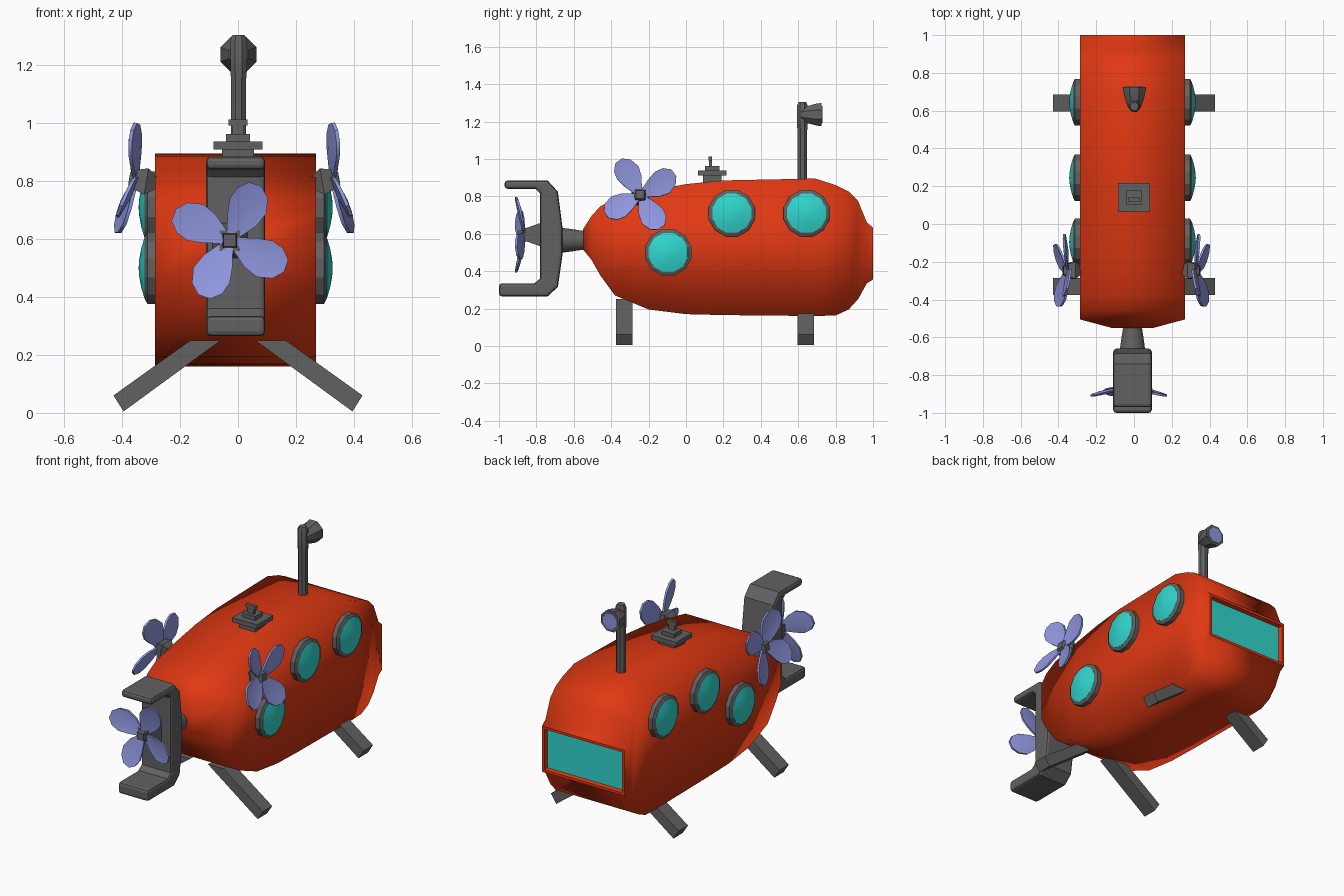
import bpy, bmesh, math
from mathutils import Matrix, Vector

if "Cube" in bpy.data.objects:
    bpy.data.objects.remove(bpy.data.objects["Cube"])

C = -0.008  # mirror plane of the hull


def material(name, rgb):
    m = bpy.data.materials.new(name)
    m.diffuse_color = (*rgb, 1)
    m.use_nodes = True
    m.node_tree.nodes["Principled BSDF"].inputs["Base Color"].default_value = m.diffuse_color
    return m


RED = material("hull_red", (0.75, 0.04, 0.006))
GREY = material("metal_grey", (0.12, 0.12, 0.12))
CYAN = material("glass_cyan", (0.03, 0.68, 0.62))
BLUE = material("blade_blue", (0.28, 0.31, 0.74))


def finish(name, bm, mats, smooth=None):
    bmesh.ops.recalc_face_normals(bm, faces=bm.faces)
    me = bpy.data.meshes.new(name)
    bm.to_mesh(me)
    bm.free()
    ob = bpy.data.objects.new(name, me)
    bpy.context.collection.objects.link(ob)
    for m in mats:
        me.materials.append(m)
    if smooth:
        bpy.context.view_layer.objects.active = ob
        ob.select_set(True)
        bpy.ops.object.shade_smooth_by_angle(angle=math.radians(smooth))
        ob.select_set(False)
    return ob


def frame(origin, x, y, z):
    """Matrix from three axis directions and an origin."""
    m = Matrix((Vector(x), Vector(y), Vector(z))).transposed().to_4x4()
    m.translation = origin
    return m


def bridge(bm, rings):
    for a, b in zip(rings, rings[1:]):
        n = len(a)
        for i in range(n):
            bm.faces.new((a[i], a[(i + 1) % n], b[(i + 1) % n], b[i]))
    return bm.faces.new(rings[0]), bm.faces.new(rings[-1])


def lathe(name, pts, sides, mtx, mat, smooth=None):
    """Solid of (distance, radius) rings along local z."""
    bm = bmesh.new()
    rings = []
    for d, r in pts:
        rings.append([bm.verts.new(mtx @ Vector((
            r * math.cos(2 * math.pi * (i + .5) / sides),
            r * math.sin(2 * math.pi * (i + .5) / sides), d))) for i in range(sides)])
    bridge(bm, rings)
    return finish(name, bm, [mat], smooth)


def prism(name, pts, place, a, b, mat, smooth=None):
    """Outline swept from a to b; place(u, v, w) gives the position."""
    bm = bmesh.new()
    bridge(bm, [[bm.verts.new(place(u, v, w)) for u, v in pts] for w in (a, b)])
    return finish(name, bm, [mat], smooth)


def box(name, lo, hi, mat):
    pts = [(lo[0], lo[1]), (hi[0], lo[1]), (hi[0], hi[1]), (lo[0], hi[1])]
    return prism(name, pts, lambda u, v, w: (u, v, w), lo[2], hi[2], mat)


# Hull: rectangular sections (y, bottom, top, half width), with a recessed nose window
stations = [(-.55, .515, .625, .11), (-.505, .46, .695, .278), (-.46, .38, .745, .278),
            (-.38, .27, .79, .278), (-.2, .195, .83, .278), (0, .17, .865, .278),
            (.2, .165, .885, .278), (.69, .16, .895, .278), (.8, .163, .86, .278),
            (.87, .195, .825, .278), (.92, .25, .775, .278), (.967, .335, .66, .278),
            (1.0, .355, .633, .278)]
bm = bmesh.new()
_, nose = bridge(bm, [[bm.verts.new((C + sx * w, y, z)) for sx, z in
                       ((-1, b), (1, b), (1, t), (-1, t))] for y, b, t, w in stations])
for f in bm.faces:
    f.smooth = True
bm.normal_update()
rim = bmesh.ops.inset_region(bm, faces=[nose], thickness=.022)["faces"]
sill = bmesh.ops.inset_region(bm, faces=[nose], thickness=.006)["faces"]
for v in nose.verts:
    v.co.y -= .025
for f in rim + sill + [nose]:
    f.smooth = False
nose.material_index = 1
bmesh.ops.split_edges(bm, edges=list({e for f in rim for e in f.edges}))
finish("hull", bm, [RED, CYAN])

# Portholes on both sides: grey ring and domed glass
for s, side in ((1, "right"), (-1, "left")):
    for i, (y, z) in enumerate(((-.095, .50), (.245, .71), (.645, .71))):
        m = frame((C + s * .27, y, z), (0, 1, 0), (0, 0, s), (s, 0, 0))
        lathe(f"porthole_ring_{side}_{i}", [(0, .128), (.035, .128), (.044, .110)], 12, m, GREY)
        lathe(f"porthole_glass_{side}_{i}", [(.03, .109), (.045, .108), (.056, .07),
                                            (.063, .03), (.065, .002)], 12, m, CYAN, 30)

# Splayed legs
leg = [(.06, .25), (.165, .25), (.43, .06), (.395, .005)]
for s, side in ((1, "right"), (-1, "left")):
    for y, end in ((-.33, "tail"), (.64, "nose")):
        prism(f"{end}_leg_{side}", leg, lambda u, v, w: (s * u, w, v), y - .045, y + .045, GREY)

# C-shaped tail guard
guard = [(-.97, .885), (-.74, .885), (-.685, .825), (-.66, .63), (-.66, .49), (-.685, .315),
         (-.74, .265), (-1, .265), (-1, .335), (-.81, .335), (-.78, .36), (-.78, .815),
         (-.805, .84), (-.97, .84)]
g = prism("tail_guard", guard, lambda u, v, w: (w, u, v), -.11, .094, GREY)
bev = g.modifiers.new("soft_edges", "BEVEL")
bev.width = .016
bev.segments = 2
bev.limit_method = "ANGLE"
bev.angle_limit = math.radians(60)
lathe("tail_shaft", [(0, .07), (.07, .06), (.12, .052), (.2, .052)], 12,
      frame((C, -.67, .565), (1, 0, 0), (0, 0, -1), (0, 1, 0)), GREY, 35)


# Propellers: four coned blades around a square hub; local z points outward
def propeller(name, mtx, start, hub):
    outline = [(.02, -.022), (.085, -.058), (.14, -.07), (.19, -.05), (.216, -.012),
               (.21, .032), (.175, .06), (.13, .066), (.08, .05), (.02, .022)]
    bm = bmesh.new()
    for k in range(4):
        rot = Matrix.Rotation(math.radians(start + 90 * k), 4, "Z")
        layers = []
        for t in (-.006, .006):
            layers.append([bm.verts.new(mtx @ rot @ Vector(
                (u, v, .18 * u + .18 * v + t))) for u, v in outline])
            centre = bm.verts.new(mtx @ rot @ Vector((.12, 0, .012 + t)))
            ring = layers[-1]
            for i in range(len(ring)):
                bm.faces.new((ring[i], ring[(i + 1) % len(ring)], centre))
        a, b = layers
        for i in range(len(a)):
            j = (i + 1) % len(a)
            bm.faces.new((a[i], a[j], b[j], b[i]))
    finish(name + "_blades", bm, [BLUE], 40)
    lathe(name + "_hub", hub, 4, mtx, GREY)


propeller("tail_propeller", frame((-.028, -.865, .595), (1, 0, 0), (0, 0, 1), (0, -1, 0)), 63,
          [(-.1, .085), (-.08, .085), (-.01, .05), (.01, .05), (.01, .035), (.035, .03)])
right = frame((.325, -.245, .805), (0, 1, 0), (-.17, 0, .985), (.985, 0, .17))
flip = Matrix.Translation((-.026, 0, 0)) @ Matrix.Scale(-1, 4, (1, 0, 0))
for m, side in ((right, "right"), (flip @ right, "left")):
    propeller(f"side_propeller_{side}", m, 30,
              [(-.12, .02), (-.07, .03), (-.035, .065), (.0, .05), (.025, .03)])

# Top hatch: stacked plates and a handle
for nm, w, z0, z1 in (("neck", .055, .87, .91), ("plate", .085, .91, .937),
                      ("step", .042, .937, .962)):
    box("hatch_" + nm, (-w, .14 - w * .9, z0), (w, .14 + w * .9, z1), GREY)
box("hatch_stem", (-.02, .122, .96), (.02, .138, 1.0), GREY)
box("hatch_handle", (-.033, .12, .992), (.033, .14, 1.013), GREY)

# Periscope: tube, flared head and lens
lathe("periscope_tube", [(.86, .028), (1.15, .028), (1.18, .031), (1.285, .031), (1.305, .022)],
      8, Matrix.Translation((.002, .622, 0)), GREY, 40)
head = frame((.002, 0, 1.237), (1, 0, 0), (0, 0, -1), (0, 1, 0))
lathe("periscope_head", [(.615, .035), (.65, .05), (.70, .064), (.725, .067)], 8, head, GREY, 40)
lathe("periscope_lens", [(.722, .052), (.729, .05)], 8, head, BLUE)
